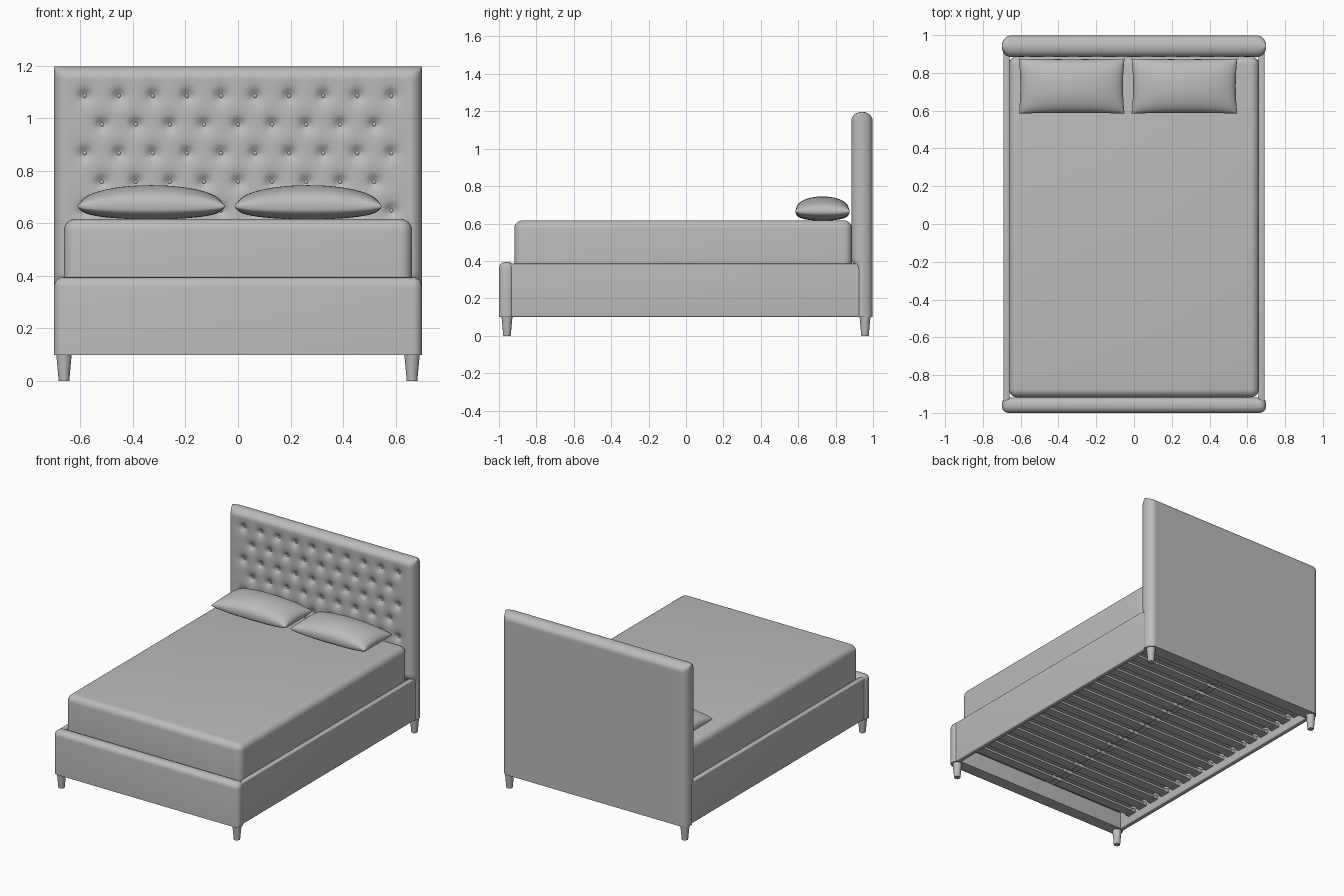
import bpy, bmesh, math

if "Cube" in bpy.data.objects:
    bpy.data.objects.remove(bpy.data.objects["Cube"])

grey = bpy.data.materials.new("grey_fabric")
grey.diffuse_color = (0.5, 0.5, 0.5, 1)
grey.use_nodes = True
grey.node_tree.nodes["Principled BSDF"].inputs["Base Color"].default_value = grey.diffuse_color


def finish(bm, name, angle=40):
    bmesh.ops.recalc_face_normals(bm, faces=bm.faces)
    me = bpy.data.meshes.new(name)
    bm.to_mesh(me)
    bm.free()
    ob = bpy.data.objects.new(name, me)
    bpy.context.collection.objects.link(ob)
    me.materials.append(grey)
    bpy.ops.object.select_all(action='DESELECT')
    ob.select_set(True)
    bpy.context.view_layer.objects.active = ob
    bpy.ops.object.shade_smooth_by_angle(angle=math.radians(angle))
    return ob


def add_box(bm, x0, x1, y0, y1, z0, z1):
    vs = bmesh.ops.create_cube(bm, size=1)["verts"]
    for v in vs:
        v.co = ((x0 + x1) / 2 + v.co.x * (x1 - x0),
                (y0 + y1) / 2 + v.co.y * (y1 - y0),
                (z0 + z1) / 2 + v.co.z * (z1 - z0))


def box(name, *dims, bevel=0, pick=lambda e: True):
    bm = bmesh.new()
    add_box(bm, *dims)
    if bevel:
        bmesh.ops.bevel(bm, geom=[e for e in bm.edges if pick(e)], offset=bevel,
                        segments=6, profile=0.5, affect='EDGES')
    return finish(bm, name)


def add_sheet(bm, us, vs, f):
    g = [[bm.verts.new(f(u, v)) for v in vs] for u in us]
    for i in range(len(us) - 1):
        for j in range(len(vs) - 1):
            bm.faces.new((g[i][j], g[i + 1][j], g[i + 1][j + 1], g[i][j + 1]))


def spaced(a, b, r, n, round_a=True):
    # samples from a to b, packed along the rounded rims of radius r
    rim = [r * (1 - math.cos(k * math.pi / 16)) for k in range(8)]
    lo = [a + d for d in rim] if round_a else [a]
    start = a + r if round_a else a + (b - a) / n
    mid = [start + (b - r - start) * k / n for k in range(n + 1)]
    return lo + mid + [b - d for d in reversed(rim)]


def rim(d, r):
    k = 1 - min(max(d / r, 0), 1)
    return math.sqrt(max(0, 1 - k * k))


# headboard with button tufting
buttons = []
for row in range(6):
    n = 10 - row % 2
    buttons += [((k - (n - 1) / 2) * 0.1295, 1.085 - 0.109 * row) for k in range(n)]
R = 0.045


def thickness(x, z):
    return rim(0.70 - abs(x), R) * rim(1.197 - z, R)


def front(x, z):
    d2 = min((x - a) ** 2 + (z - b) ** 2 for a, b in buttons)
    dent = 0.017 * math.exp(-d2 / 0.0004) + 0.008 * math.exp(-d2 / 0.0018)
    low = min(max((0.41 - z) / 0.06, 0), 1)
    low = low * low * (3 - 2 * low)
    puff = 0.055 - 0.027 * low - dent * (1 - low)
    return (x, 0.94 - puff * thickness(x, z), z)


bm = bmesh.new()
xs = spaced(-0.70, 0.70, R, 130)
zs = spaced(0.10, 1.197, R, 100, False)
add_sheet(bm, xs, zs, front)
add_sheet(bm, xs, zs, lambda x, z: (x, 0.94 + 0.057 * thickness(x, z), z))
bmesh.ops.remove_doubles(bm, verts=bm.verts, dist=0.0005)
bmesh.ops.holes_fill(bm, edges=[e for e in bm.edges if e.is_boundary], sides=0)
finish(bm, "headboard", 60)

# headboard buttons
bm = bmesh.new()
for x, z in buttons:
    vs = bmesh.ops.create_uvsphere(bm, u_segments=10, v_segments=6, radius=0.009)["verts"]
    for v in vs:
        v.co = (v.co.x + x, v.co.y * 0.6 + 0.909, v.co.z + z)
finish(bm, "headboard_buttons")

# footboard, rounded everywhere but the underside
box("footboard", -0.70, 0.70, -1.0, -0.918, 0.10, 0.395, bevel=0.036,
    pick=lambda e: max(v.co.z for v in e.verts) > 0.2)

# side rails
for s, side in ((-1, "left"), (1, "right")):
    box(side + "_rail", *sorted((s * 0.658, s * 0.692)), -0.95, 0.95, 0.10, 0.385, bevel=0.008)

# mattress
box("mattress", -0.662, 0.662, -0.918, 0.888, 0.19, 0.617, bevel=0.045)

# slats with their end and centre caps
bm = bmesh.new()
for k in range(16):
    y = -0.80 + k * 0.109
    add_box(bm, -0.66, 0.66, y - 0.032, y + 0.032, 0.155, 0.170)
    for x in (-0.64, -0.02, 0.02, 0.64):
        add_box(bm, x - 0.015, x + 0.015, y - 0.035, y + 0.035, 0.150, 0.174)
finish(bm, "slats")

# tapered legs
for sx, a in ((-1, "left"), (1, "right")):
    for sy, b in ((-1, "front"), (1, "back")):
        bm = bmesh.new()
        bmesh.ops.create_cone(bm, cap_ends=True, segments=24, radius1=0.020, radius2=0.030, depth=0.11)
        bmesh.ops.translate(bm, verts=bm.verts, vec=(sx * 0.662, sy * 0.957, 0.055))
        finish(bm, f"{b}_{a}_leg")

# pillows: two domed sheets meeting at a pinched seam
steps = [math.sin(math.pi / 2 * (-1 + k / 14)) for k in range(29)]
for cx, name in ((-0.33, "left_pillow"), (0.267, "right_pillow")):
    bm = bmesh.new()
    for s, h in ((1, 0.080), (-1, 0.050)):
        def dome(u, v):
            t = (max(0, 1 - u * u) ** 0.55) * (max(0, 1 - v * v) ** 0.5)
            t = t ** (0.8 if s > 0 else 0.6)
            x = u * 0.28 * (1 - 0.03 * (1 - v * v))
            y = v * 0.145 * (1 - 0.02 * (1 - u * u))
            return (cx + x, 0.73 + y, 0.665 + s * h * t)
        add_sheet(bm, steps, steps, dome)
    bmesh.ops.remove_doubles(bm, verts=bm.verts, dist=0.0002)
    finish(bm, name, 60)
